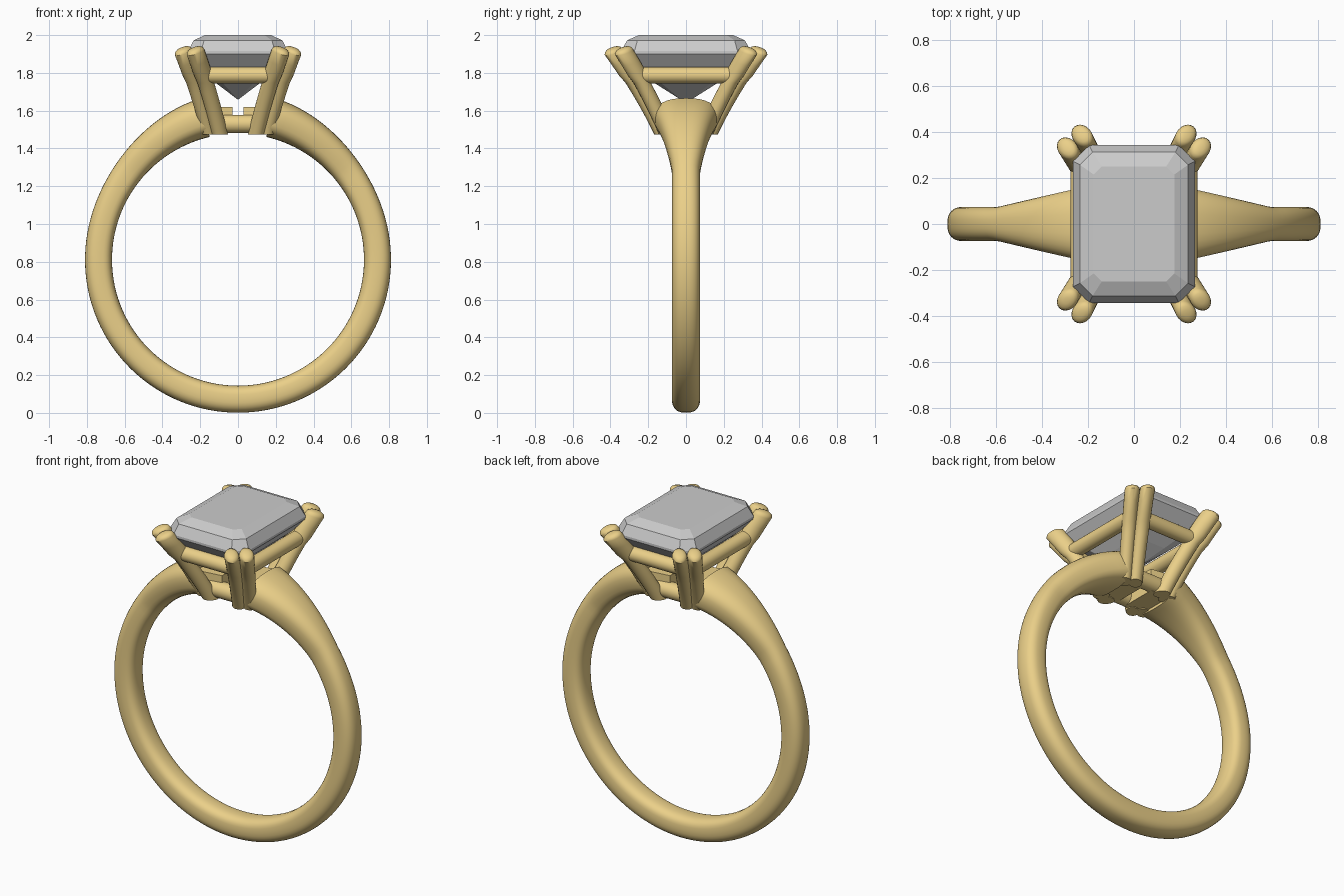
import bpy, bmesh
from math import sin, cos, pi, radians, copysign
from mathutils import Vector

if "Cube" in bpy.data.objects:
    bpy.data.objects.remove(bpy.data.objects["Cube"])

gold = bpy.data.materials.new("gold")
gold.diffuse_color = (0.83, 0.63, 0.25, 1)
gold.use_nodes = True
gold.node_tree.nodes["Principled BSDF"].inputs["Base Color"].default_value = gold.diffuse_color

def loft(name, rings, mat=gold, smooth=True):
    """Skin a list of point rings and cap both ends."""
    bm = bmesh.new()
    rows = [[bm.verts.new(p) for p in r] for r in rings]
    n = len(rows[0])
    for a, b in zip(rows, rows[1:]):
        for i in range(n):
            j = (i + 1) % n
            bm.faces.new((a[i], a[j], b[j], b[i]))
    bm.faces.new(rows[0])
    bm.faces.new(rows[-1])
    bmesh.ops.remove_doubles(bm, verts=bm.verts, dist=1e-5)
    bmesh.ops.recalc_face_normals(bm, faces=bm.faces)
    me = bpy.data.meshes.new(name)
    bm.to_mesh(me)
    bm.free()
    ob = bpy.data.objects.new(name, me)
    bpy.context.collection.objects.link(ob)
    if mat:
        me.materials.append(mat)
    if smooth:
        bpy.context.view_layer.objects.active = ob
        bpy.ops.object.select_all(action='DESELECT')
        ob.select_set(True)
        bpy.ops.object.shade_smooth_by_angle(angle=radians(40))
    return ob

def power(v, e):
    return copysign(abs(v) ** e, v)

# shank: rounded section growing wider and thicker toward the setting
def shank_ring(t):
    c = max(0, cos(t))
    ro = 0.81 + 0.075 * c ** 4
    ri = 0.667
    hw = max(0.074, 0.21 - 0.175 * abs(sin(t))) if cos(t) > 0 else 0.074
    hw = min(hw, 0.168)
    pts = []
    for k in range(32):
        p = 2 * pi * k / 32
        e = 0.8 if sin(p) > 0 else 0.65
        r = (ri + ro) / 2 + (ro - ri) / 2 * power(sin(p), e)
        pts.append((r * sin(t), hw * power(cos(p), 0.8), 0.811 + r * cos(t)))
    return pts

t0 = radians(13)
loft("shank", [shank_ring(t0 + (2 * pi - 2 * t0) * i / 120) for i in range(121)])

# paired claws: curved, leaning outward, domed tips
def claw(name, path, sx, sy):
    d = Vector((0.66, 0.75))
    q = Vector((-d.y, d.x))
    rings = []
    for x, y, z, s in path:
        ring = []
        for k in range(20):
            a = 2 * pi * k / 20
            o = d * (0.052 * s * cos(a)) + q * (0.042 * s * sin(a))
            ring.append((sx * (x + o.x), sy * (y + o.y), z - 0.25 * (o.x + o.y) * (z > 1.8)))
        rings.append(ring)
    loft(name, rings)

def claw_path(b, t):
    pts = []
    for i in range(9):
        u = i / 8
        w = 0.8 * u + 0.2 * u * u
        pts.append((b[0] + (t[0] - b[0]) * w, b[1] + (t[1] - b[1]) * w,
                    1.475 + 0.435 * u, 0.9 + 0.1 * u))
    for dz, s in ((0.012, 0.9), (0.02, 0.65), (0.024, 0.3)):
        pts.append((t[0] + dz * 0.2, t[1] + dz * 0.2, 1.91 + dz, s))
    return pts

outer = claw_path((0.15, 0.10), (0.288, 0.328))
inner = claw_path((0.095, 0.125), (0.225, 0.383))
for sx in (-1, 1):
    for sy in (-1, 1):
        claw("side_claw", outer, sx, sy)
        claw("end_claw", inner, sx, sy)

# straight round bars
def bar(name, a, b, r):
    a, b = Vector(a), Vector(b)
    d = (b - a).normalized()
    s = d.cross(Vector((0, 0, 1)))
    up = Vector((0, 0, 1))
    loft(name, [[p + s * r * cos(k * pi / 12) + up * r * sin(k * pi / 12)
                 for k in range(24)] for p in (a, b)])

for s in (-1, 1):
    bar("end_gallery_rail", (-0.2, s * 0.285, 1.788), (0.2, s * 0.285, 1.788), 0.043)
    bar("side_gallery_rail", (s * 0.233, -0.25, 1.788), (s * 0.233, 0.25, 1.788), 0.043)
    bar("base_rail", (-0.12, s * 0.105, 1.53), (0.12, s * 0.105, 1.53), 0.048)
    # base blocks with a slot between them
    loft("base_block", [[(s * x, y, z) for x, y in
         ((0.03, -0.11), (0.215, -0.135), (0.215, 0.135), (0.03, 0.11))]
         for z in (1.482, 1.62)])

# step-cut stone: cut-corner rectangles from table down to a short keel
def octagon(x, y, c, z):
    return [(x, y - c, z), (x - c, y, z), (c - x, y, z), (-x, y - c, z),
            (-x, c - y, z), (c - x, -y, z), (x - c, -y, z), (x, c - y, z)]

loft("stone", [octagon(*r) for r in (
    (0.175, 0.25, 0.035, 2.0), (0.235, 0.312, 0.055, 1.972),
    (0.265, 0.343, 0.07, 1.915), (0.265, 0.343, 0.07, 1.90),
    (0.205, 0.275, 0.055, 1.825), (0.115, 0.165, 0.035, 1.745),
    (0.003, 0.03, 0.002, 1.66))], None, False)
